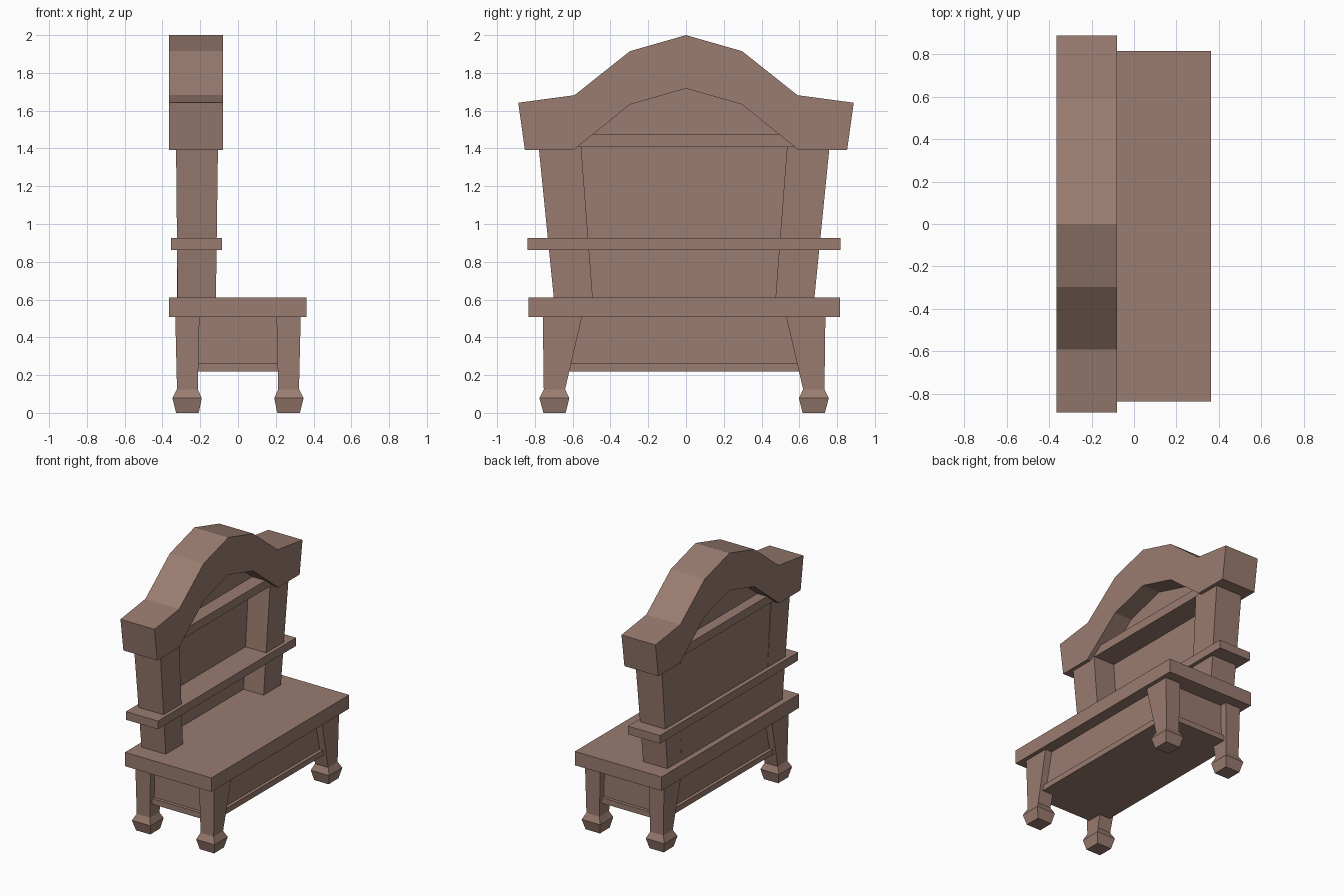
import bpy, bmesh

if "Cube" in bpy.data.objects:
    bpy.data.objects.remove(bpy.data.objects["Cube"])

wood = bpy.data.materials.new("wood")
wood.diffuse_color = (0.32, 0.20, 0.16, 1)
wood.use_nodes = True
wood.node_tree.nodes["Principled BSDF"].inputs["Base Color"].default_value = wood.diffuse_color
YC = -0.01  # centre line of everything below the crest


def finish(name, bm):
    bmesh.ops.recalc_face_normals(bm, faces=bm.faces)
    me = bpy.data.meshes.new(name)
    bm.to_mesh(me)
    bm.free()
    me.materials.append(wood)
    ob = bpy.data.objects.new(name, me)
    bpy.context.collection.objects.link(ob)
    return ob


def loft(name, rings, sx=1, sy=1, yc=YC):
    """Stack of rectangles (z, x0, x1, y0, y1), optionally mirrored."""
    bm = bmesh.new()
    loops = []
    for z, x0, x1, y0, y1 in rings:
        loops.append([bm.verts.new((sx * x, yc + sy * y, z))
                      for x, y in ((x0, y0), (x1, y0), (x1, y1), (x0, y1))])
    for a, b in zip(loops, loops[1:]):
        for i in range(4):
            j = (i + 1) % 4
            bm.faces.new((a[i], a[j], b[j], b[i]))
    bm.faces.new(loops[0])
    bm.faces.new(loops[-1])
    return finish(name, bm)


def board(name, x0, x1, y, z0, z1):
    return loft(name, [(z, x0, x1, -y, y) for z in (z0, z1)])


def arch(name, outer, inner, x0, x1):
    """Symmetric arch made of wedge blocks between two half profiles."""
    def full(p):
        return [(-y, z) for y, z in p[:-1]] + p[::-1]
    top, bottom = full(outer), full(inner)
    bm = bmesh.new()

    def row(p, x):
        return [bm.verts.new((x, y, z)) for y, z in p]
    tb, tf, bb, bf = row(top, x0), row(top, x1), row(bottom, x0), row(bottom, x1)
    for i in range(len(top) - 1):
        for a, b in ((tb, tf), (tf, bf), (bf, bb), (bb, tb)):
            bm.faces.new((a[i], a[i + 1], b[i + 1], b[i]))
    for i in (0, -1):
        bm.faces.new((tb[i], tf[i], bf[i], bb[i]))
    return finish(name, bm)


# Seat and chest under it
board("seat", -0.365, 0.362, 0.825, 0.507, 0.612)
board("chest_base", -0.30, 0.30, 0.72, 0.22, 0.262)
board("chest_body", -0.275, 0.275, 0.695, 0.25, 0.515)

# Tapered legs with flared feet
leg = [(0.0, 0.208, 0.328, 0.627, 0.745),
       (0.078, 0.192, 0.347, 0.608, 0.766),
       (0.125, 0.213, 0.323, 0.63, 0.743),
       (0.51, 0.204, 0.332, 0.54, 0.748)]
for sx, end in ((1, "front"), (-1, "back")):
    for sy, side in ((1, "right"), (-1, "left")):
        loft(f"{end}_{side}_leg", leg, sx, sy)

# Leaning posts of the back
post = [(0.60, -0.32, -0.117, 0.483, 0.689),
        (1.41, -0.328, -0.106, 0.545, 0.770)]
for sy, side in ((1, "right"), (-1, "left")):
    loft(f"{side}_post", post, 1, sy)

# Back panel, middle shelf and top rail
loft("back_panel", [(0.60, -0.322, -0.285, -0.52, 0.52),
                    (1.43, -0.322, -0.285, -0.58, 0.58)])
board("middle_shelf", -0.355, -0.085, 0.828, 0.863, 0.925)
board("top_rail", -0.335, -0.115, 0.59, 1.41, 1.475)

# Crest arch and the panel filling its opening
arch("crest", [(0.888, 1.642), (0.59, 1.682), (0.297, 1.915), (0, 2.0)],
     [(0.853, 1.392), (0.595, 1.392), (0.297, 1.632), (0, 1.717)], -0.365, -0.08)
arch("arch_panel", [(0.61, 1.42), (0.31, 1.655), (0, 1.74)],
     [(0.60, 1.415), (0.31, 1.415), (0, 1.415)], -0.255, -0.225)
